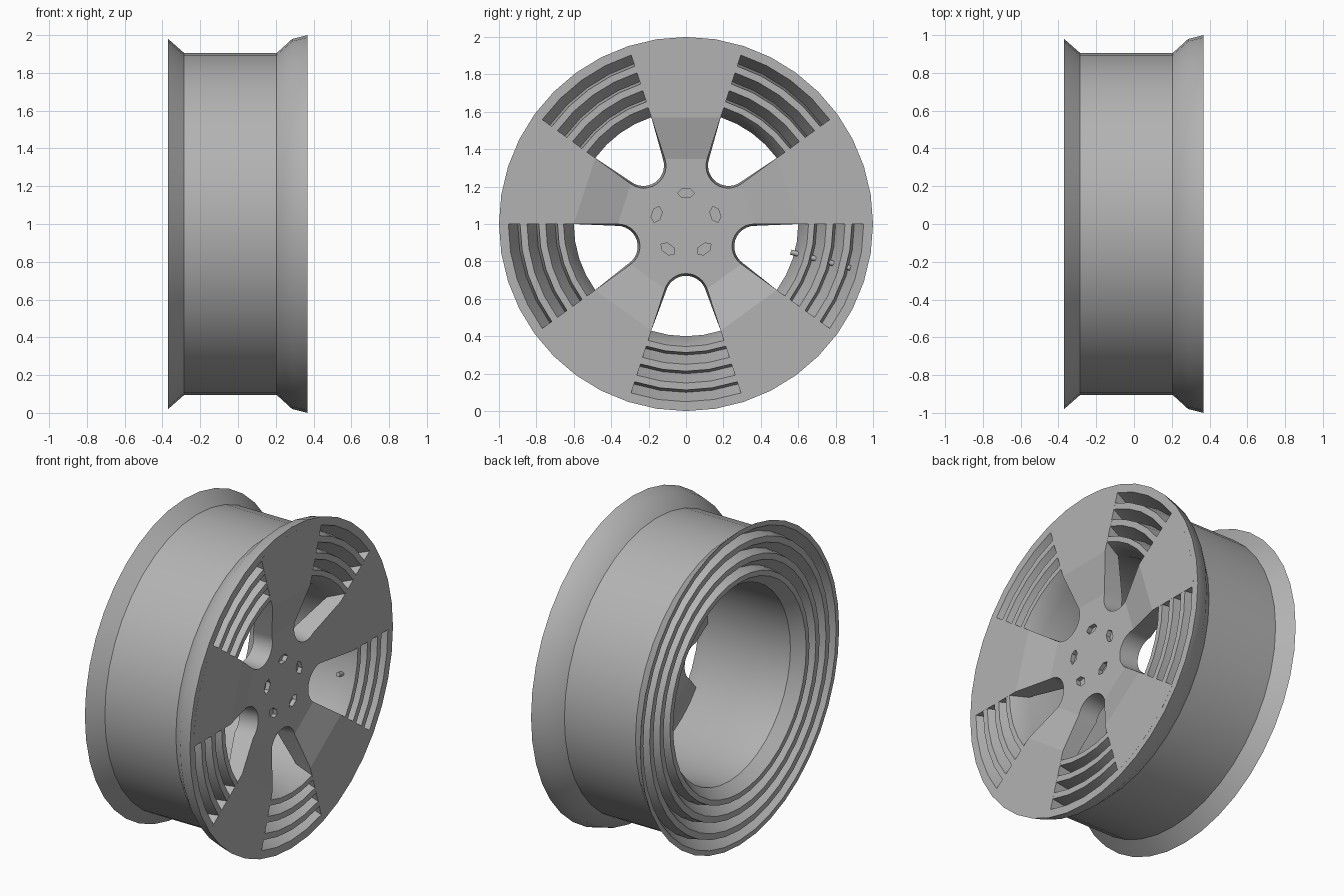
import bpy, bmesh, math
from math import cos, sin, radians

if "Cube" in bpy.data.objects:
    bpy.data.objects.remove(bpy.data.objects["Cube"])

SEG = 40
RIM_FRONT, FRONT, BACK = 0.3685, 0.369, -0.37

metal = bpy.data.materials.new("dark_grey_metal")
metal.diffuse_color = (0.45, 0.45, 0.45, 1)
metal.use_nodes = True
metal.node_tree.nodes["Principled BSDF"].inputs["Base Color"].default_value = metal.diffuse_color


def finish(name, bm, flat_caps=False):
    bmesh.ops.recalc_face_normals(bm, faces=bm.faces)
    me = bpy.data.meshes.new(name)
    bm.to_mesh(me)
    bm.free()
    me.materials.append(metal)
    ob = bpy.data.objects.new(name, me)
    bpy.context.collection.objects.link(ob)
    bpy.ops.object.select_all(action='DESELECT')
    ob.select_set(True)
    bpy.context.view_layer.objects.active = ob
    bpy.ops.object.shade_smooth_by_angle(angle=radians(30))
    if flat_caps:
        for p in me.polygons:
            if abs(p.normal.x) > 0.8:
                p.use_smooth = False
    return ob


def pt(x, r, deg):
    """Point at radius r and angle deg around the wheel axis (x)."""
    return (x, r * cos(radians(deg)), 1 + r * sin(radians(deg)))


def bridge(bm, a, b):
    n = len(a)
    for i in range(n):
        j = (i + 1) % n
        bm.faces.new((a[i], a[j], b[j], b[i]))


def lathe(name, profile):
    bm = bmesh.new()
    rings = [[bm.verts.new(pt(x, r, 90 + 360 * i / SEG)) for i in range(SEG)]
             for x, r in profile]
    for k in range(len(rings)):
        bridge(bm, rings[k], rings[(k + 1) % len(rings)])
    return finish(name, bm)


# Rim: outer barrel with flared lips, sawtooth grooves on both faces, bore
def grooves(x, depth):
    out = []
    for r in (0.95, 0.85, 0.75):
        out += [(x, r), (x - depth, r - 0.05), (x, r - 0.063)]
    return out + [(x, 0.655), (x - depth, 0.6)]


rim_profile = [(BACK, 0.98), (-0.285, 0.905), (0.205, 0.905), (0.287, 0.98), (RIM_FRONT, 1.0)]
rim_profile += grooves(RIM_FRONT, 0.10)
rim_profile += reversed(grooves(BACK, -0.07))
lathe("rim", rim_profile)

# Five-spoke plate with round-ended windows and a dished, thicker hub
CAP = 12


def star_loop(x_rim, x_hub, outer, half, tip):
    c = tip / (1 - sin(radians(half)))
    rad = c * sin(radians(half))
    loop = []
    for k in range(5):
        spoke = 90 + 72 * k
        loop += [pt(x_rim, outer, spoke - 18 + 6 * i) for i in range(7)]
        loop.append(pt(x_rim, 0.6, spoke + 18))
        for i in range(CAP + 1):
            a = radians(-(90 + half) - (180 - 2 * half) * i / CAP)
            u, v = c + rad * cos(a), rad * sin(a)
            loop.append(pt(x_hub, math.hypot(u, v),
                           spoke + 36 + math.degrees(math.atan2(v, u))))
        loop.append(pt(x_rim, 0.6, spoke + 54))
    return loop


bm = bmesh.new()
front = [bm.verts.new(p) for p in star_loop(FRONT, 0.312, 0.962, 18, 0.265)]
rear = [bm.verts.new(p) for p in star_loop(0.27, 0.19, 0.91, 16.5, 0.277)]
bridge(bm, front, rear)
step = len(rear) // 5
for side in (front, rear):
    hub = []
    for k in range(5):
        s = step * k
        bm.faces.new(side[s:s + 8] + [side[s - 1]])
        bm.faces.new((side[s - 1], side[s + 7], side[s + 8], side[s - 2]))
        hub += side[s + 8:s + 9 + CAP]
    bm.faces.new(hub)
plate = finish("spoke_plate", bm, flat_caps=True)


# Lens-shaped bolt recesses
def lens(x, deg):
    c, s = cos(radians(deg)), sin(radians(deg))
    shape = [(0.045, 0), (0.022, 0.024), (-0.022, 0.024),
             (-0.045, 0), (-0.022, -0.024), (0.022, -0.024)]
    return [(x, (0.165 + v) * c - u * s, 1 + (0.165 + v) * s + u * c) for u, v in shape]


bm = bmesh.new()
for k in range(5):
    a = [bm.verts.new(p) for p in lens(0.45, 90 + 72 * k)]
    b = [bm.verts.new(p) for p in lens(0.285, 90 + 72 * k)]
    bm.faces.new(a)
    bm.faces.new(b)
    bridge(bm, a, b)
cutter = finish("bolt_recess_cutter", bm)
for p in cutter.data.polygons:
    p.use_smooth = False
cutter.hide_render = True
cutter.hide_set(True)
mod = plate.modifiers.new("bolt_recess", 'BOOLEAN')
mod.operation = 'DIFFERENCE'
mod.solver = 'EXACT'
mod.object = cutter

# Valve stem running radially through the grooves of one window
ang = -15
bpy.ops.mesh.primitive_cylinder_add(vertices=12, radius=0.014, depth=0.33,
                                    location=pt(0.297, 0.745, ang),
                                    rotation=(radians(ang - 90), 0, 0))
bpy.context.object.name = "valve_stem"
bpy.context.object.data.materials.append(metal)
bpy.ops.object.shade_smooth_by_angle(angle=radians(30))
